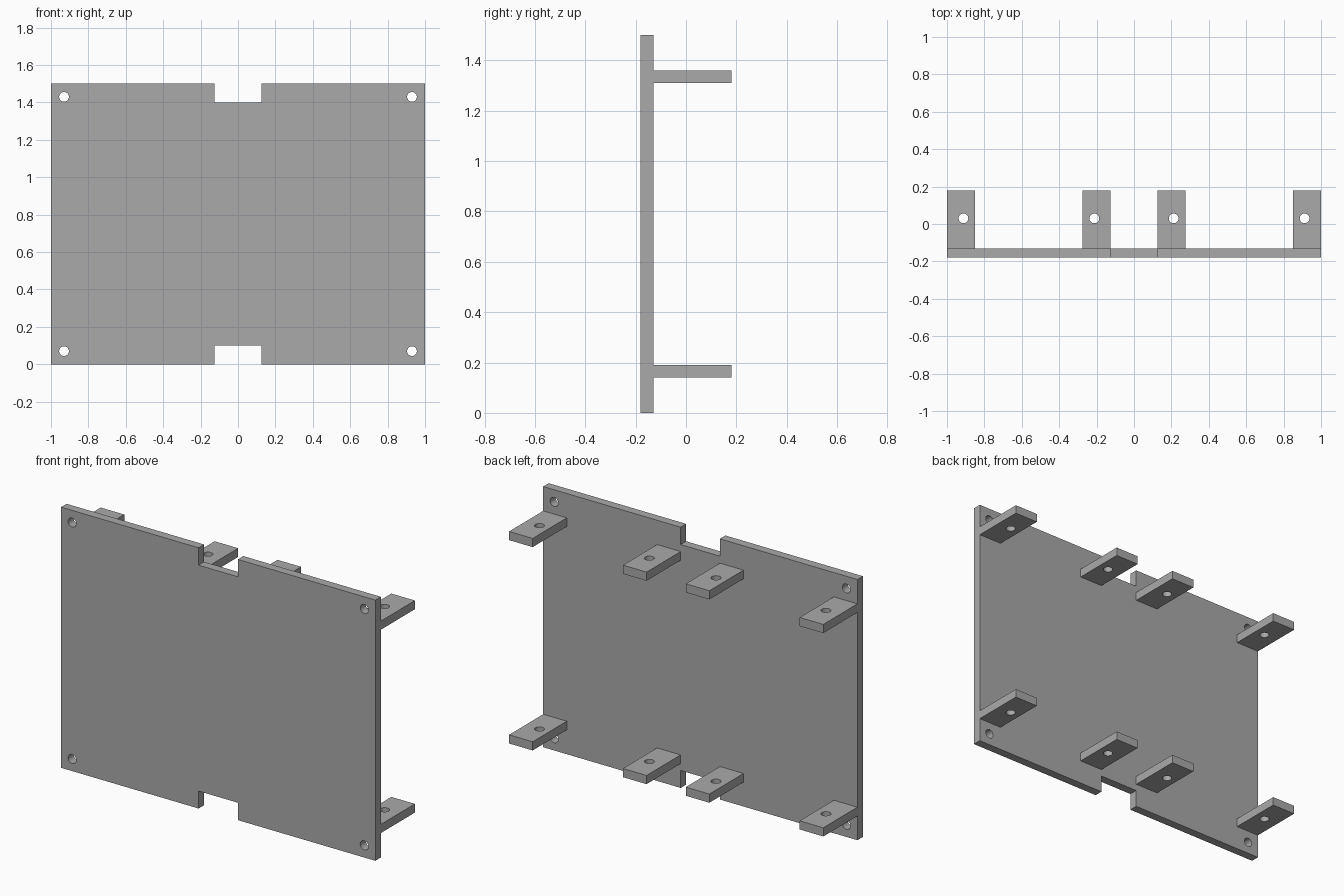
import bpy
import math
from mathutils import Vector

default = bpy.data.objects.get("Cube")
if default:
    bpy.data.objects.remove(default, do_unlink=True)

GREY = (0.4, 0.4, 0.4, 1.0)
grey = bpy.data.materials.new("plain grey")
grey.use_nodes = True
grey.diffuse_color = GREY
grey.node_tree.nodes["Principled BSDF"].inputs["Base Color"].default_value = GREY

THICK = 0.05
HOLE_R = 0.026
FRONT, BACK = -0.18, 0.18
HEIGHT = 1.5


def box(name, low, high):
    low, high = Vector(low), Vector(high)
    bpy.ops.mesh.primitive_cube_add(size=1, location=(low + high) / 2)
    ob = bpy.context.object
    ob.name = name
    ob.scale = high - low
    bpy.ops.object.transform_apply(location=False, rotation=False, scale=True)
    ob.data.materials.append(grey)
    return ob


def pin(location, rotation=(0, 0, 0)):
    bpy.ops.mesh.primitive_cylinder_add(vertices=32, radius=HOLE_R, depth=4 * THICK,
                                        location=location, rotation=rotation)
    ob = bpy.context.object
    ob.data.materials.append(grey)
    return ob


def cut(target, cutters):
    for cutter in cutters:
        cutter.hide_render = True
        mod = target.modifiers.new("cut", 'BOOLEAN')
        mod.operation = 'DIFFERENCE'
        mod.solver = 'EXACT'
        mod.object = cutter
        bpy.context.view_layer.objects.active = target
        bpy.ops.object.modifier_apply(modifier=mod.name)
        bpy.data.objects.remove(cutter, do_unlink=True)
    # Smooth hole walls, sharp edges
    bpy.ops.object.select_all(action='DESELECT')
    target.select_set(True)
    bpy.context.view_layer.objects.active = target
    bpy.ops.object.shade_smooth_by_angle(angle=math.radians(30))


# Plate with notches top and bottom and a hole in each corner
plate = box("plate", (-1, FRONT, 0), (1, FRONT + THICK, HEIGHT))
cutters = [box("notch", (-0.125, -0.4, z - 0.1), (0.125, 0.1, z + 0.1))
           for z in (0, HEIGHT)]
for x in (-0.93, 0.93):
    for z in (0.07, HEIGHT - 0.07):
        cutters.append(pin((x, FRONT + THICK / 2, z), (math.pi / 2, 0, 0)))
cut(plate, cutters)

# Two rows of drilled mounting tabs on the back
for row, z in (("lower", 0.14), ("upper", 1.31)):
    for side, s in (("left", 1), ("right", -1)):
        for place, inner, hole in (("outer", 0.85, 0.912), ("inner", 0.125, 0.212)):
            x0, x1 = sorted((s * inner, s * (inner + 0.15)))
            tab = box(f"{row}_{side}_{place}_tab",
                      (x0, FRONT + THICK, z), (x1, BACK, z + THICK))
            cut(tab, [pin((s * hole, 0.03, z + THICK / 2))])
